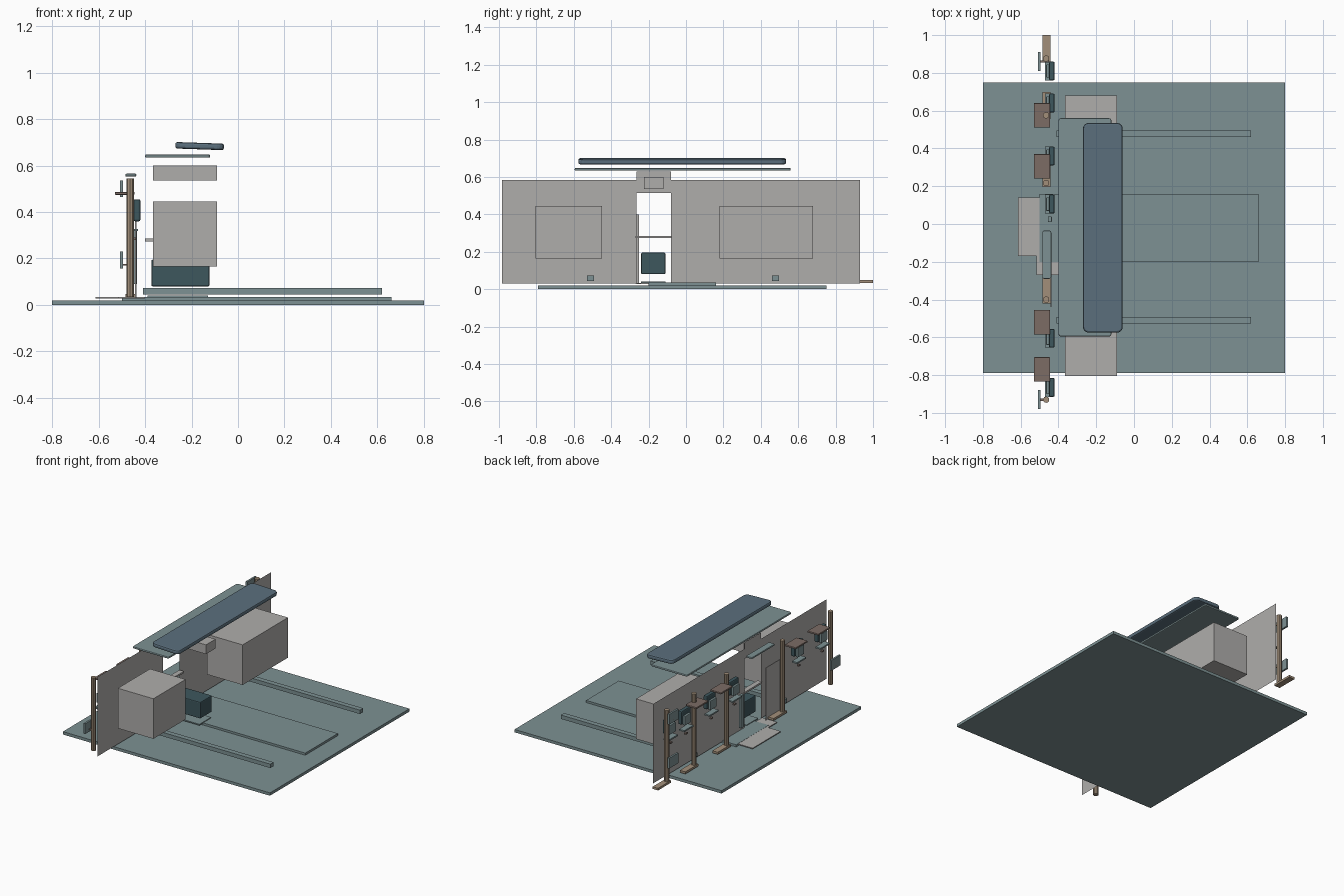
import bpy, bmesh, math

if "Cube" in bpy.data.objects:
    bpy.data.objects.remove(bpy.data.objects["Cube"])


def mat(name, r, g, b):
    m = bpy.data.materials.new(name)
    m.diffuse_color = (r, g, b, 1)
    m.use_nodes = True
    m.node_tree.nodes["Principled BSDF"].inputs["Base Color"].default_value = m.diffuse_color
    return m


TEAL = mat("grey_teal", .205, .283, .292)
GREY = mat("warm_grey", .43, .42, .41)
DARK = mat("dark_teal", .048, .095, .11)
SLATE = mat("slate_blue", .105, .16, .205)
TAN = mat("tan", .36, .275, .195)
BROWN = mat("brown", .20, .15, .13)


def finish(bm, name, m):
    me = bpy.data.meshes.new(name)
    bm.to_mesh(me)
    bm.free()
    me.materials.append(m)
    ob = bpy.data.objects.new(name, me)
    bpy.context.collection.objects.link(ob)
    return ob


def box(name, x, y, z, m, bevel=0):
    """Box from (min, max) ranges, with optional rounded edges."""
    bm = bmesh.new()
    bmesh.ops.create_cube(bm, size=1)
    for v in bm.verts:
        v.co = [r[0] + (c + .5) * (r[1] - r[0]) for c, r in zip(v.co, (x, y, z))]
    ob = finish(bm, name, m)
    if bevel:
        b = ob.modifiers.new("bevel", 'BEVEL')
        b.width, b.segments = bevel, 2
    return ob


def slab(name, x, y, z, m, corner, edge):
    """Flat slab with rounded plan corners and softened rims."""
    bm = bmesh.new()
    pts = []
    for cx, cy, a0 in ((x[1] - corner, y[1] - corner, 0), (x[0] + corner, y[1] - corner, 90),
                       (x[0] + corner, y[0] + corner, 180), (x[1] - corner, y[0] + corner, 270)):
        for i in range(5):
            a = math.radians(a0 + i * 22.5)
            pts.append(bm.verts.new((cx + corner * math.cos(a), cy + corner * math.sin(a), z[0])))
    f = bm.faces.new(pts)
    ext = bmesh.ops.extrude_face_region(bm, geom=[f])
    for v in ext["geom"]:
        if isinstance(v, bmesh.types.BMVert):
            v.co.z = z[1]
    bmesh.ops.recalc_face_normals(bm, faces=bm.faces)
    ob = finish(bm, name, m)
    b = ob.modifiers.new("bevel", 'BEVEL')
    b.width, b.segments = edge, 2
    return ob


def span(c, half):
    return (c - half, c + half)


# Ground slab, walkway and floor rails
box("ground_slab", (-.8, .8), (-.79, .75), (0, .02), TEAL)
box("walkway", (-.5, .66), (-.2, .16), (.02, .035), TEAL)
for y in (-.51, .478):
    box("floor_rail", (-.41, .62), span(y, .018), (.045, .072), TEAL)

# Facade sheet with a doorway and raised header
WALL_X = -.395
bm = bmesh.new()
for y0, y1, z0, z1 in ((-.985, -.265, .03, .585), (-.08, .93, .03, .585), (-.265, -.08, .515, .63)):
    bm.faces.new([bm.verts.new((WALL_X, y, z)) for y, z in ((y0, z0), (y1, z0), (y1, z1), (y0, z1))])
finish(bm, "facade_wall", GREY)

# Rooms behind the facade, sign box and door parts
for y0, y1 in ((-.805, -.45), (.18, .68)):
    box("room_box", (-.365, -.09), (y0, y1), (.165, .445), GREY)
box("header_box", (-.365, -.09), (-.225, -.12), (.535, .6), GREY)
box("door_bar", (-.4, -.365), (-.27, -.075), (.273, .285), GREY)
box("door_panel", (-.443, -.438), (-.44, -.25), (.03, .4), GREY)
box("inner_crate", (-.373, -.123), (-.24, -.11), (.08, .195), DARK, .006)
box("crate_mat", (-.39, -.13), (-.24, -.11), (.032, .04), TEAL)

# Entrance step plates
box("step_plate", (-.613, -.5), (-.17, .14), (.028, .034), GREY)
box("threshold_plate", (-.515, -.4), (-.27, -.17), (.028, .034), GREY)

# Canopy and tilted roof slab
slab("canopy", (-.4, -.12), (-.595, .56), (.634, .648), TEAL, .012, .005)
roof = slab("roof_slab", (-.105, .105), (-.555, .555), (-.014, .014), SLATE, .03, .009)
roof.location = (-.165, -.02, .684)
roof.rotation_euler.y = math.radians(2)

# Posts with feet running sideways
for y in (.876, .575, .217, -.4, -.93):
    bm = bmesh.new()
    bmesh.ops.create_cone(bm, cap_ends=True, segments=10, radius1=.017, radius2=.017, depth=.51)
    bmesh.ops.translate(bm, verts=bm.verts, vec=(-.465, y, .29))
    finish(bm, "post", TAN)
    if y > -.9:
        box("post_foot", (-.485, -.443), (y - .02, y + .125), (.033, .048), TAN)

# Small brown awnings on the facade
for y in (.575, .305, -.52, -.77):
    box("awning", (-.53, -.445), span(y, .065), (.474, .486), BROWN, .003)

# Wall cabinets with shelves below
for y in (.81, .64, .36, .105, -.605, -.865):
    box("cabinet", (-.45, -.42), span(y, .05), (.36, .455), DARK, .008)
    box("cabinet_front", (-.465, -.448), span(y, .035), (.355, .42), TEAL, .003)
    box("shelf", (-.47, -.43), span(y, .05), (.318, .328), TEAL)
    box("bracket", (-.455, -.44), span(y, .01), (.28, .29), BROWN)

# Side plates on rods, lamp bar and short door post
for y, z in ((.86, .193), (.86, .5), (-.93, .193)):
    box("side_plate", (-.508, -.495), span(y, .05), span(z, .036), TEAL)
    box("plate_rod", (-.508, -.45), span(y, .006), span(z - .02, .004), BROWN)
slab("lamp_bar", (-.485, -.438), (-.29, -.035), (.553, .565), TEAL, .01, .004)
box("door_post", (-.455, -.435), (.01, .04), (.09, .32), TEAL, .003)
